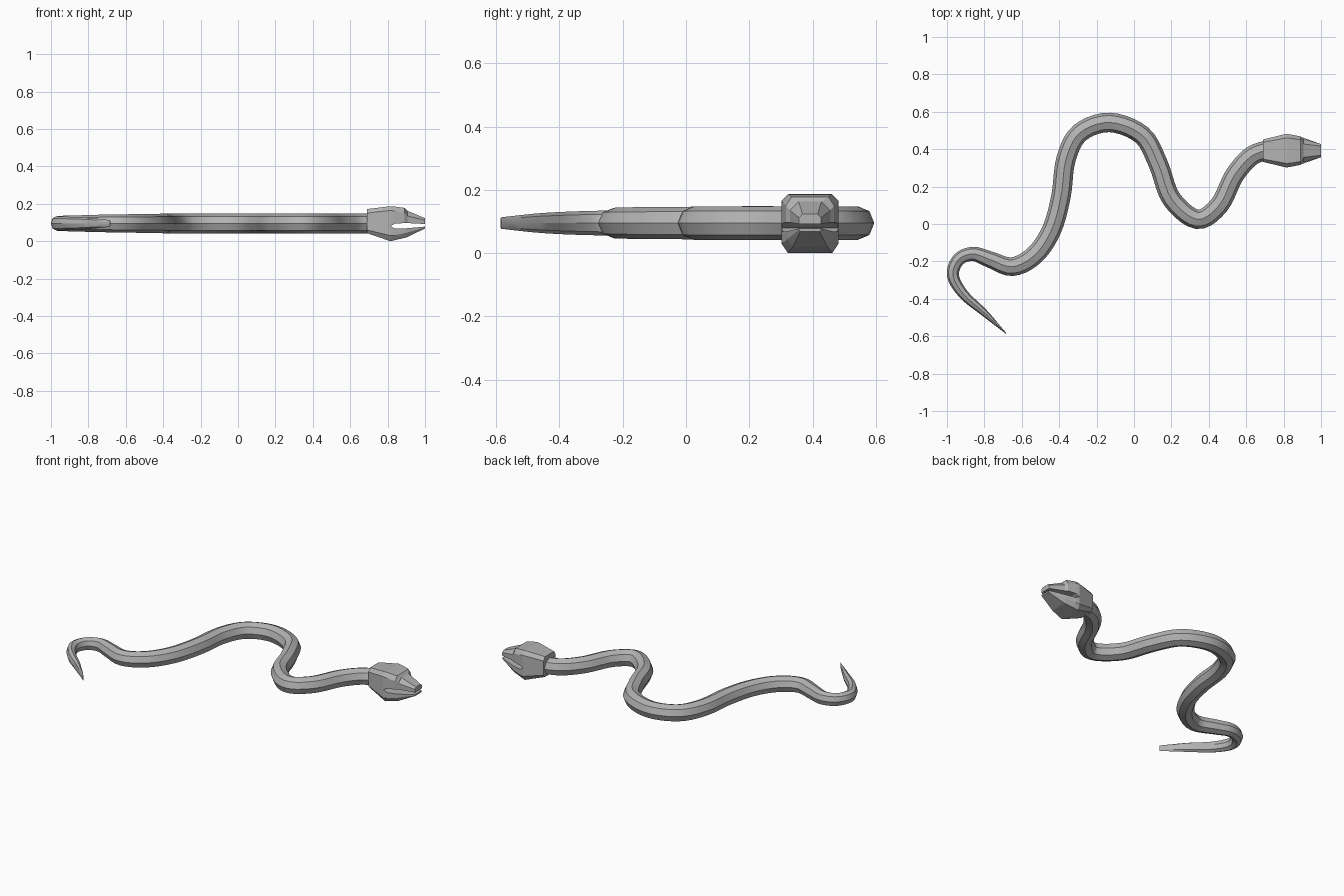
import bpy, bmesh, math
from mathutils import Vector

if "Cube" in bpy.data.objects:
    bpy.data.objects.remove(bpy.data.objects["Cube"])

skin = bpy.data.materials.new("grey_skin")
skin.diffuse_color = (0.45, 0.45, 0.45, 1)
skin.use_nodes = True
skin.node_tree.nodes["Principled BSDF"].inputs["Base Color"].default_value = skin.diffuse_color


def loft(name, rings):
    """Closed skin over a list of equal-length point rings."""
    bm = bmesh.new()
    rows = [[bm.verts.new(p) for p in r] for r in rings]
    n = len(rows[0])
    for a, b in zip(rows, rows[1:]):
        for i in range(n):
            j = (i + 1) % n
            bm.faces.new((a[i], a[j], b[j], b[i]))
    bm.faces.new(rows[0])
    bm.faces.new(rows[-1])
    bmesh.ops.recalc_face_normals(bm, faces=bm.faces)
    me = bpy.data.meshes.new(name)
    bm.to_mesh(me)
    bm.free()
    me.materials.append(skin)
    ob = bpy.data.objects.new(name, me)
    bpy.context.collection.objects.link(ob)
    return ob


def spline(p0, p1, p2, p3, t):
    """Catmull-Rom interpolation."""
    return 0.5 * (2 * p1 + (p2 - p0) * t + (2 * p0 - 5 * p1 + 4 * p2 - p3) * t * t
                  + (3 * p1 - p0 - 3 * p2 + p3) * t ** 3)


# Body: x, y, half width, half height from tail tip to neck
path = [Vector(p) for p in [
    (-.684, -.585, .002, .018), (-.80, -.475, .019, .030), (-.912, -.375, .027, .036),
    (-.968, -.275, .032, .039), (-.938, -.19, .035, .041), (-.86, -.16, .038, .043),
    (-.77, -.19, .044, .046), (-.65, -.228, .05, .048), (-.53, -.165, .052, .05),
    (-.44, -.03, .052, .051), (-.39, .15, .052, .053), (-.364, .345, .052, .053),
    (-.29, .487, .052, .053), (-.13, .543, .052, .053), (.043, .475, .052, .053),
    (.13, .32, .052, .053), (.20, .135, .052, .053), (.337, .025, .052, .053),
    (.455, .10, .052, .053), (.535, .257, .052, .053), (.62, .357, .052, .053),
    (.70, .392, .052, .053), (.74, .395, .052, .053)]]
pts = []
for i in range(len(path) - 1):
    q = [path[max(0, min(len(path) - 1, i + k))] for k in (-1, 0, 1, 2)]
    pts += [spline(*q, s / 5) for s in range(5)]
pts.append(path[-1])

rings = []
for i, p in enumerate(pts):
    d = pts[min(i + 1, len(pts) - 1)] - pts[max(i - 1, 0)]
    side = Vector((-d.y, d.x)).normalized()
    ring = []
    for k in range(8):
        a = k * math.pi / 4
        c, s = math.cos(a) * p.z, math.sin(a) * p.w
        ring.append((p.x + side.x * c, p.y + side.y * c, 0.095 + s))
    rings.append(ring)
body = loft("body", rings)
bpy.context.view_layer.objects.active = body
body.select_set(True)
bpy.ops.object.shade_smooth_by_angle(angle=math.radians(30))

# Head: two jaw halves, each lofted over chamfered sections
CY = 0.392


def jaw(name, sections):
    """Sections: x, half width, mouth z, shoulder z, outer half width, outer z."""
    return loft(name, [[(x, CY - w, zm), (x, CY - w, zs), (x, CY - wo, zo),
                        (x, CY + wo, zo), (x, CY + w, zs), (x, CY + w, zm)]
                       for x, w, zm, zs, wo, zo in sections])


jaw("upper_head", [
    (.69, .060, .088, .150, .045, .172), (.815, .090, .080, .165, .068, .187),
    (.84, .086, .094, .160, .066, .185), (.89, .076, .097, .150, .058, .178),
    (.905, .064, .097, .135, .036, .163), (1.0, .035, .092, .112, .024, .123)])
jaw("lower_jaw", [
    (.69, .060, .088, .060, .045, .043), (.815, .090, .080, .030, .070, .0),
    (.84, .086, .068, .032, .066, .006), (.90, .071, .069, .045, .055, .020),
    (1.0, .035, .078, .074, .030, .068)])
